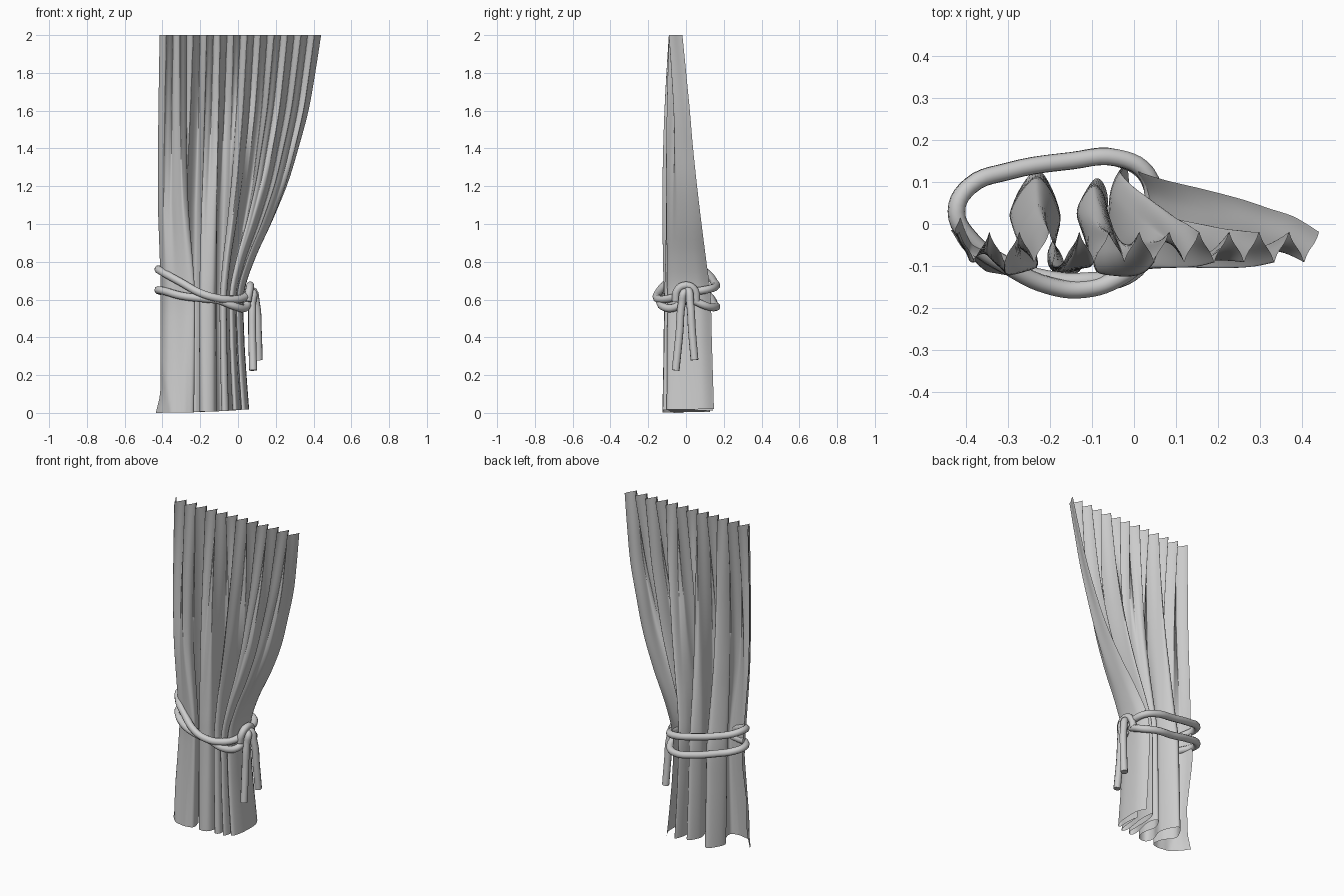
import bpy, bmesh, math

# Gathered cross-section of the cloth at the tie (x, y)
LOW = [(-.41, .03), (-.395, -.015), (-.375, -.045), (-.33, -.07), (-.27, -.10), (-.23, -.098),
       (-.245, -.04), (-.295, .02), (-.23, .11), (-.175, .02), (-.205, -.07),
       (-.19, -.11), (-.13, -.105), (-.115, -.05), (-.135, .03), (-.095, .09),
       (-.065, .04), (-.095, -.07), (-.085, -.115), (-.06, -.10), (-.06, -.03),
       (-.055, .07), (-.03, .12), (-.025, .04), (-.045, -.07), (-.04, -.11),
       (-.02, -.10), (-.01, -.03), (-.005, .04), (.0, -.04), (-.005, -.095),
       (.015, -.085), (.03, -.03), (.03, .07), (.0, .13)]
# Height, inward gather, depth gather
ROWS = [(0, .93, 1.12), (.2, .97, 1.08), (.4, 1, 1.04), (.62, 1, 1), (.8, .85, .88),
        (1.0, .61, .74), (1.2, .41, .6), (1.4, .27, .46), (1.6, .15, .33),
        (1.8, .07, .17), (2.0, 0, 0)]


def catmull(pts, t):
    """Point on a Catmull-Rom spline, t from 0 to 1."""
    f = t * (len(pts) - 1)
    i = min(int(f), len(pts) - 2)
    u = f - i
    p0, p1, p2, p3 = (pts[max(0, min(len(pts) - 1, i + k))] for k in (-1, 0, 1, 2))
    return [0.5 * (2 * b + (c - a) * u + (2 * a - 5 * b + 4 * c - d) * u * u
                   + (3 * b - a - 3 * c + d) * u ** 3)
            for a, b, c, d in zip(p0, p1, p2, p3)]


# Curtain: pleated heading blended into the gathered folds
COLS, LINES, PLEATS = 330, 44, 12
bm = bmesh.new()
grid = []
for r in range(LINES + 1):
    z, wx, wy = catmull(ROWS, r / LINES)
    row = []
    for c in range(COLS + 1):
        s = c / COLS
        a = 2 * math.pi * PLEATS * s
        tx = -.415 + .855 * s - .004 * math.sin(2 * a)
        ty = -.055 + .036 * math.cos(a) * (.75 + .25 * math.cos(a) ** 2)
        lx, ly = catmull(LOW, s)
        x = tx + (lx - tx) * wx
        y = ty + (ly - ty) * wy
        y -= .026 * math.sin(math.pi * max(0, z - .6) / 1.4) * (1 - s * .5)
        if z > .7:
            x -= .012 * math.sin(math.pi * z / 2) * (1 - s) * min(1, (z - .7) / .4)
        if z < .55:  # left hem swings forward and flares
            k = max(0, 1 - s / .15) * (1 - z / .55)
            y -= .05 * min(1, 2 * k)
        if z < .1 and s < .06:
            x -= .025 * (1 - s / .06) * (1 - z / .1)
        row.append(bm.verts.new((x, y, z + .02 * s * (1 - z / 2))))
    grid.append(row)
for r in range(LINES):
    for c in range(COLS):
        bm.faces.new((grid[r][c], grid[r][c + 1], grid[r + 1][c + 1], grid[r + 1][c]))
mesh = bpy.data.meshes.new("curtain")
bm.to_mesh(mesh)
bm.free()
mesh.shade_smooth()
curtain = bpy.data.objects.new("curtain", mesh)
bpy.context.collection.objects.link(curtain)


def rope(name, pts, cyclic=False, radius=.021):
    """Round cord through the given points."""
    cu = bpy.data.curves.new(name, 'CURVE')
    cu.dimensions = '3D'
    cu.bevel_depth = radius
    cu.bevel_resolution = 3
    cu.resolution_u = 5
    cu.use_fill_caps = True
    sp = cu.splines.new('BEZIER')
    sp.bezier_points.add(len(pts) - 1)
    for bp, p in zip(sp.bezier_points, pts):
        bp.co = p
        bp.handle_left_type = bp.handle_right_type = 'AUTO'
    sp.use_cyclic_u = cyclic
    ob = bpy.data.objects.new(name, cu)
    bpy.context.collection.objects.link(ob)
    return ob


# Two strands wrapped around the gathered cloth
rope("tie_upper_strand", [
    (.05, .03, .64), (.03, .12, .655), (-.04, .157, .67), (-.15, .15, .69),
    (-.30, .125, .725), (-.39, .09, .75), (-.422, .03, .76), (-.39, -.035, .74),
    (-.30, -.10, .69), (-.20, -.147, .635), (-.12, -.155, .61), (-.04, -.13, .60),
    (.03, -.07, .61), (.055, -.02, .63)])
rope("tie_lower_strand", [
    (.05, .03, .60), (.035, .11, .565), (-.04, .157, .56), (-.15, .15, .575),
    (-.30, .125, .615), (-.39, .09, .64), (-.422, .03, .65), (-.39, -.035, .645),
    (-.30, -.10, .62), (-.18, -.135, .605), (-.10, -.135, .595), (-.02, -.125, .565),
    (.035, -.07, .555), (.055, -.01, .59)])

# Knot arch and hanging tails
rope("tie_knot", [(.05, -.055, .59), (.06, -.045, .65), (.065, 0, .675),
                  (.06, .045, .65), (.05, .055, .59)])
rope("tie_front_tail", [(.05, .01, .61), (.075, -.005, .64), (.075, -.022, .58),
                        (.075, -.035, .42), (.08, -.055, .225)])
rope("tie_back_tail", [(.04, -.005, .62), (.07, .01, .65), (.095, .022, .58),
                       (.105, .032, .43), (.11, .045, .28)])
